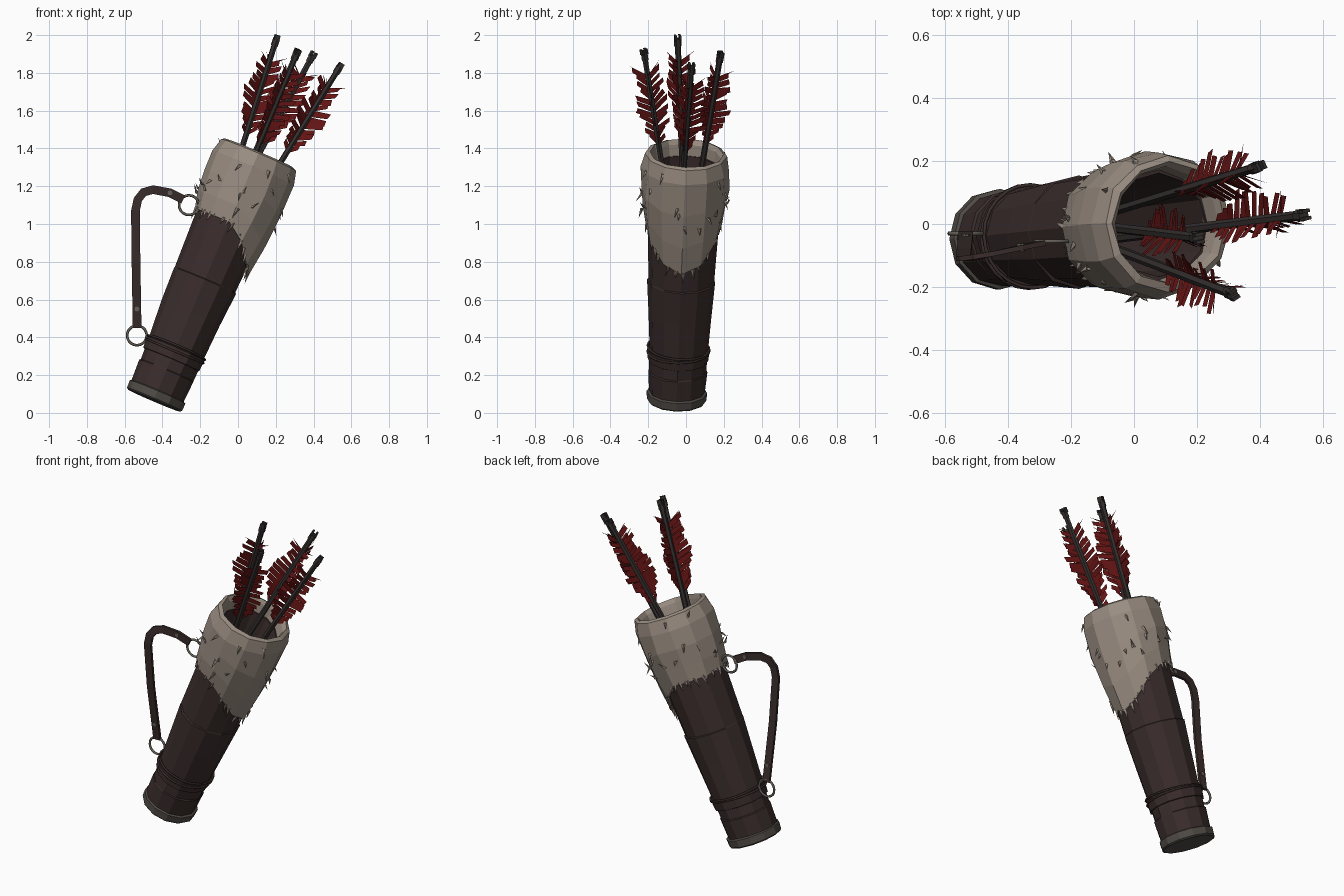
import bpy, bmesh, math, random
from mathutils import Vector, Matrix

random.seed(4)
if "Cube" in bpy.data.objects:
    bpy.data.objects.remove(bpy.data.objects["Cube"])


def material(name, rgb):
    m = bpy.data.materials.new(name)
    m.use_nodes = True
    m.diffuse_color = (*rgb, 1)
    m.node_tree.nodes["Principled BSDF"].inputs["Base Color"].default_value = (*rgb, 1)
    return m


FUR = material("pale fur", (0.32, 0.265, 0.22))
LEATHER = material("dark leather", (0.042, 0.026, 0.025))
CAP = material("dull metal cap", (0.08, 0.07, 0.06))
RING = material("ring metal", (0.13, 0.115, 0.095))
WOOD = material("dark shaft", (0.035, 0.029, 0.028))
RED = material("red feather", (0.13, 0.007, 0.007))

# Leaning frame of the quiver: local z runs from the base to the mouth
BASE = Vector((-0.445, -0.05, 0.065))
AXIS = Vector((0.555, 0.05, 1.305)).normalized()
SIDE = (Vector((1, 0, 0)) - AXIS * AXIS.x).normalized()
FRAME = Matrix((SIDE, AXIS.cross(SIDE), AXIS)).transposed().to_4x4()
FRAME.translation = BASE
SIDES = 12


def finish(name, bm, mats, matrix=None, normals=True):
    if normals:
        bmesh.ops.recalc_face_normals(bm, faces=bm.faces)
    if matrix:
        bm.transform(matrix)
    mesh = bpy.data.meshes.new(name)
    bm.to_mesh(mesh)
    bm.free()
    for m in mats:
        mesh.materials.append(m)
    ob = bpy.data.objects.new(name, mesh)
    bpy.context.collection.objects.link(ob)
    return ob


def loft(bm, loops, close=False, caps=True):
    """Join vertex loops into a tube."""
    rows = [[bm.verts.new(p) for p in loop] for loop in loops]
    pairs = list(zip(rows, rows[1:])) + ([(rows[-1], rows[0])] if close else [])
    for a, b in pairs:
        for i in range(len(a)):
            j = (i + 1) % len(a)
            bm.faces.new((a[i], a[j], b[j], b[i]))
    if caps and not close:
        bm.faces.new(rows[0])
        bm.faces.new(rows[-1])


def circle(height, radius, wobble=0.0):
    """Loop of points; the height may depend on the angle."""
    loop = []
    for i in range(SIDES):
        a = math.tau * i / SIDES
        z = height(a) if callable(height) else height
        r = radius + random.uniform(-wobble, wobble)
        loop.append(Vector((r * math.cos(a), r * math.sin(a), z)))
    return loop


def lathe(name, profile, mat, wobble=0.0, close=False):
    bm = bmesh.new()
    loft(bm, [circle(h, r, wobble) for h, r in profile], close)
    return finish(name, bm, [mat], FRAME)


# Leather tube, open at the mouth, with small overlap steps
lathe("leather_tube", [(0.03, 0.148), (0.17, 0.155), (0.175, 0.15), (0.29, 0.154),
                       (0.5, 0.168), (0.69, 0.18), (0.695, 0.174), (1.0, 0.186),
                       (1.34, 0.195), (1.34, 0.165), (0.7, 0.145), (0.1, 0.12)],
      LEATHER, 0.003)
lathe("base_cap", [(0, 0.15), (0.008, 0.158), (0.05, 0.16), (0.056, 0.148)], CAP)
lathe("leather_wrap", [(0.235, 0.156), (0.237, 0.161), (0.3, 0.166), (0.302, 0.156)], LEATHER, 0.002)


# Fur collar: lower edge dips to a tongue on the outer side
def lower_edge(a):
    return 1.02 - 0.21 * max(0, math.cos(a)) ** 1.6


def between(f):
    return lambda a: lower_edge(a) * (1 - f) + 1.34 * f


lathe("fur_collar", [(lower_edge, 0.187), (lower_edge, 0.2), (between(0.3), 0.22),
                     (between(0.65), 0.234), (1.34, 0.233), (1.415, 0.215),
                     (1.425, 0.195), (1.40, 0.18), (1.32, 0.168), (1.32, 0.19)],
      FUR, 0.005, close=True)

# Fur tufts: a fringe along the lower edge and loose ones on the collar
bm = bmesh.new()


def tuft(a, h, r, length, width, down, lift):
    out = Vector((math.cos(a), math.sin(a), 0))
    tan = Vector((-out.y, out.x, 0))
    p = out * r + Vector((0, 0, h))
    tip = p + out * lift + Vector((0, 0, -down * length)) + tan * random.uniform(-0.02, 0.02)
    corners = [p - tan * width, p + tan * width, p + out * 0.01, p - out * 0.01]
    v = [bm.verts.new(c) for c in corners]
    t = bm.verts.new(tip)
    for i, j in ((0, 2), (2, 1), (1, 3), (3, 0)):
        bm.faces.new((v[i], v[j], t))


for i in range(34):
    a = math.tau * (i + random.random() * 0.7) / 34
    tuft(a, lower_edge(a) + 0.012, 0.193, random.uniform(0.02, 0.07),
         random.uniform(0.008, 0.016), 1, random.uniform(-0.005, 0.012))
for i in range(30):
    a = math.tau * (i * 0.382 + random.random() * 0.1)
    h = random.uniform(1.08, 1.4)
    tuft(a, h, 0.222, random.uniform(0.03, 0.06), 0.011,
         random.choice((1, 0.8, -0.8)), random.uniform(0.015, 0.035))
finish("fur_tufts", bm, [FUR], FRAME)


# Tori: binding cords and strap rings
def torus(name, major, minor, mat, matrix, segments=20):
    bm = bmesh.new()
    loops = []
    for i in range(segments):
        a = math.tau * i / segments
        out = Vector((math.cos(a), math.sin(a), 0))
        loops.append([out * (major + minor * math.cos(b)) + Vector((0, 0, minor * math.sin(b)))
                      for b in (math.tau * k / 6 for k in range(6))])
    loft(bm, loops, close=True)
    ob = finish(name, bm, [mat], matrix)
    ob.data.shade_smooth()


for i, h in enumerate((0.285, 0.305)):
    tilt = Matrix.Rotation(0.04 * (1 - 2 * i), 4, "X")
    torus(f"binding_cord_{i + 1}", 0.164, 0.006, LEATHER,
          FRAME @ Matrix.Translation((0, 0, h)) @ tilt, SIDES * 2)
upright = Matrix.Rotation(math.pi / 2, 4, "X")
for name, spot in (("upper_ring", (-0.26, -0.055, 1.1)), ("lower_ring", (-0.535, -0.03, 0.41))):
    torus(name, 0.052, 0.007, RING, Matrix.Translation(spot) @ upright)

# Carrying strap: flat ribbon swept between the rings
path = [Vector(p) for p in (
    (-0.29, -0.06, 1.13), (-0.36, -0.075, 1.165), (-0.45, -0.095, 1.182),
    (-0.5, -0.105, 1.168), (-0.53, -0.11, 1.13), (-0.543, -0.11, 1.07),
    (-0.54, -0.085, 0.8), (-0.534, -0.03, 0.45))]
bm = bmesh.new()
loops = []
for i, p in enumerate(path):
    d = path[min(i + 1, len(path) - 1)] - path[max(i - 1, 0)]
    n = Vector((-d.z, 0, d.x)).normalized() * 0.023
    y = Vector((0, 0.008, 0))
    loops.append([p + n + y, p - n + y, p - n - y, p + n - y])
loft(bm, loops)
finish("carrying_strap", bm, [LEATHER])
bm = bmesh.new()
for spot in ((-0.36, -0.075, 1.165), (-0.535, -0.045, 0.55)):
    bmesh.ops.create_cone(bm, cap_ends=True, segments=8, radius1=0.013, radius2=0.013,
                          depth=0.026, matrix=Matrix.Translation(spot) @ upright)
finish("strap_studs", bm, [RING])


# Arrows: shaft with a slotted nock and three ragged vanes
def arrow(index, tip, low, turn):
    tip, low = Vector(tip), Vector(low)
    length = (tip - low).length
    frame = (tip - low).to_track_quat("Z", "Y").to_matrix().to_4x4()
    frame.translation = low
    frame = frame @ Matrix.Rotation(turn, 4, "Z")
    bm = bmesh.new()

    def rod(r, z0, z1):
        loft(bm, [[Vector((r * math.cos(k * math.tau / 6), r * math.sin(k * math.tau / 6), z))
                   for k in range(6)] for z in (z0, z1)])

    rod(0.016, 0, length - 0.05)
    rod(0.02, length - 0.06, length - 0.02)
    for s in (-1, 1):
        bmesh.ops.create_cube(bm, size=1, matrix=Matrix.Translation((s * 0.012, 0, length - 0.015))
                              @ Matrix.Diagonal((0.011, 0.028, 0.03, 1)))
    finish(f"arrow_shaft_{index}", bm, [WOOD], frame)

    bm = bmesh.new()
    barbs = 11
    for k in range(3):
        a = math.tau * k / 3
        out = Vector((math.cos(a), math.sin(a), 0))
        side = Vector((-out.y, out.x, 0))
        for i in range(barbs):
            f = i / (barbs - 1)
            z = length - 0.55 + 0.37 * f
            reach = (0.035 + 0.06 * math.sin(math.pi * min(f + 0.05, 0.75))) * random.uniform(0.8, 1.15)
            wide = 0.037 * random.uniform(0.75, 1.05)
            lean = random.uniform(0.025, 0.045)
            bend = side * random.uniform(-0.012, 0.012)
            pts = [out * 0.012 + Vector((0, 0, z)), out * reach + bend + Vector((0, 0, z + lean)),
                   out * reach * random.uniform(0.85, 1.1) + bend + Vector((0, 0, z + lean + wide * 0.85)),
                   out * 0.012 + Vector((0, 0, z + wide))]
            bm.faces.new([bm.verts.new(p) for p in pts])
        # Loose pointed wisp at the upper end
        z = length - 0.16
        wisp = [out * 0.012 + Vector((0, 0, z)), out * 0.09 + side * 0.015 + Vector((0, 0, z + 0.06)),
                out * 0.012 + Vector((0, 0, z + 0.015))]
        bm.faces.new([bm.verts.new(p) for p in wisp])
    finish(f"arrow_feathers_{index}", bm, [RED], frame, normals=False)


arrow(1, (0.21, -0.045, 2.0), (-0.17, 0.0, 0.8), 0.3)
arrow(2, (0.32, -0.225, 1.925), (-0.15, -0.045, 0.8), 0.9)
arrow(3, (0.405, 0.185, 1.91), (-0.2, 0.0, 0.8), 1.7)
arrow(4, (0.55, 0.03, 1.85), (-0.1, -0.05, 0.8), 0.1)
